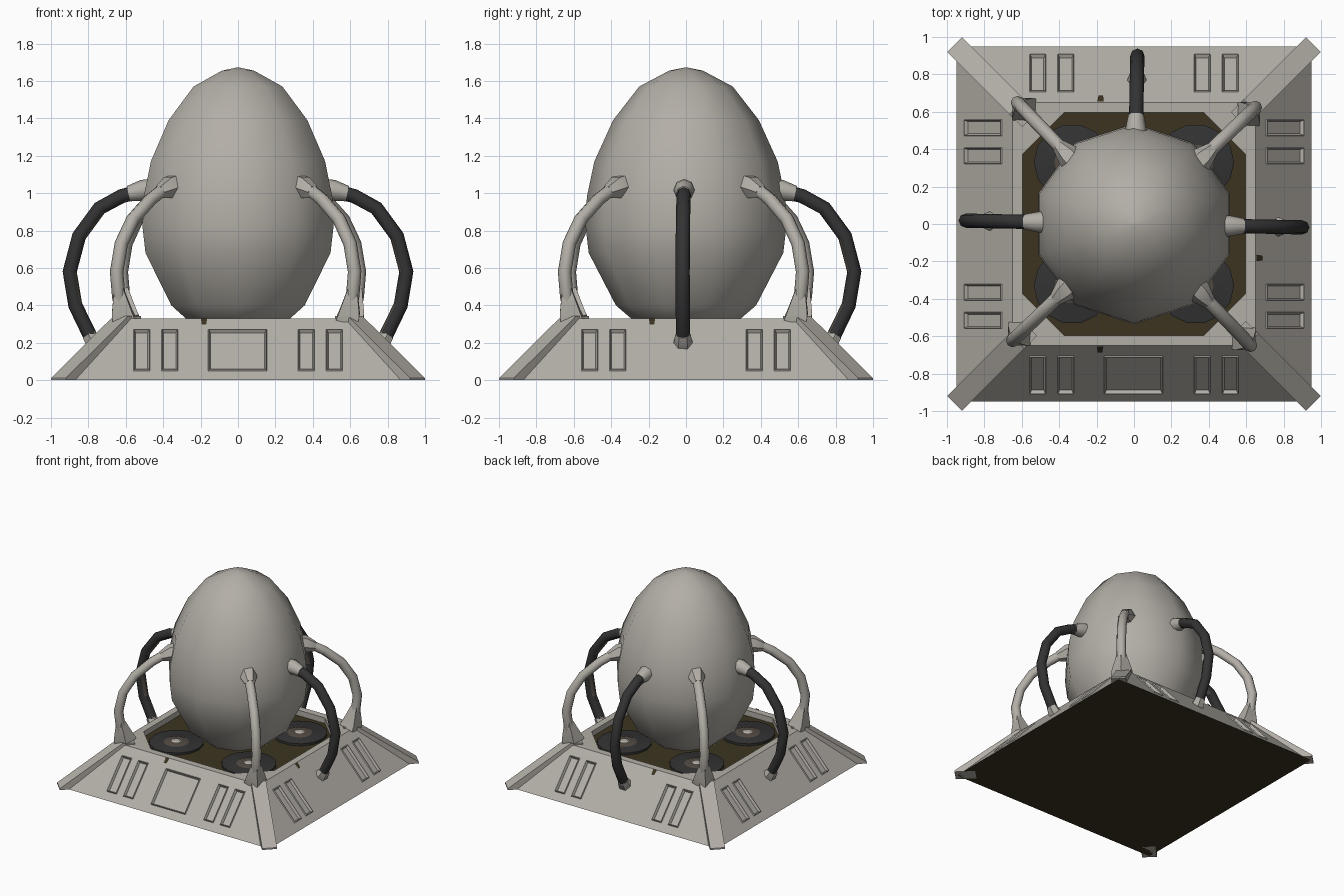
import bpy, bmesh, math
from mathutils import Matrix, Vector

if "Cube" in bpy.data.objects:
    bpy.data.objects.remove(bpy.data.objects["Cube"])


def material(name, r, g, b):
    m = bpy.data.materials.new(name)
    m.diffuse_color = (r, g, b, 1)
    m.use_nodes = True
    m.node_tree.nodes["Principled BSDF"].inputs["Base Color"].default_value = m.diffuse_color
    return m


GREY = material("warm_grey", 0.45, 0.425, 0.385)
DARK = material("black_rubber", 0.033, 0.033, 0.034)
BROWN = material("worn_brown", 0.085, 0.07, 0.055)
OLIVE = material("dark_olive", 0.045, 0.034, 0.015)


def finish(bm, name, mats, smooth=None, angle=0.0):
    bmesh.ops.remove_doubles(bm, verts=bm.verts, dist=1e-5)
    bmesh.ops.recalc_face_normals(bm, faces=bm.faces)
    bmesh.ops.transform(bm, matrix=Matrix.Rotation(angle, 4, 'Z'), verts=bm.verts)
    me = bpy.data.meshes.new(name)
    bm.to_mesh(me)
    bm.free()
    for m in mats:
        me.materials.append(m)
    ob = bpy.data.objects.new(name, me)
    bpy.context.collection.objects.link(ob)
    if smooth:
        bpy.ops.object.select_all(action='DESELECT')
        ob.select_set(True)
        bpy.context.view_layer.objects.active = ob
        bpy.ops.object.shade_smooth_by_angle(angle=math.radians(smooth))
    return ob


def lathe(name, profile, sides, mats, colours=None, start=0.0, at=(0, 0), smooth=40):
    """Profile of (radius, z); colours gives a material index per segment."""
    bm = bmesh.new()
    rings = []
    for r, z in profile:
        rings.append([bm.verts.new((at[0] + r * math.cos(start + math.tau * i / sides),
                                    at[1] + r * math.sin(start + math.tau * i / sides), z))
                      for i in range(sides)])
    for s in range(len(rings) - 1):
        for i in range(sides):
            j = (i + 1) % sides
            f = bm.faces.new((rings[s][i], rings[s][j], rings[s + 1][j], rings[s + 1][i]))
            f.material_index = colours[s] if colours else 0
    f = bm.faces.new(rings[-1])
    f.material_index = colours[-1] if colours else 0
    bm.faces.new(rings[0][::-1])
    return finish(bm, name, mats, smooth)


def tube(name, path, radii, angle, mats, sides=8, worn=False):
    """Sweep a ring along (distance, z) points, then turn it about z."""
    bm = bmesh.new()
    pts = [Vector((d, 0, z)) for d, z in path]
    rings = []
    for k, p in enumerate(pts):
        t = (pts[min(k + 1, len(pts) - 1)] - pts[max(k - 1, 0)]).normalized()
        side = Vector((0, 1, 0))
        up = t.cross(side)
        rings.append([bm.verts.new(p + radii[k] * (math.cos(a) * side + math.sin(a) * up))
                      for a in (math.tau * i / sides for i in range(sides))])
    for s in range(len(rings) - 1):
        for i in range(sides):
            j = (i + 1) % sides
            f = bm.faces.new((rings[s][i], rings[s][j], rings[s + 1][j], rings[s + 1][i]))
            if worn and i == (5 if s % 2 else 6):
                f.material_index = 1
    bm.faces.new(rings[0])
    bm.faces.new(rings[-1])
    return finish(bm, name, mats, 50, angle)


# Sloped base with recessed side panels and an octagonal well on top
H = 0.33
half = lambda z: 0.95 - 0.909 * z
corner = lambda z: 0.94 - 1.06 * z
rows = [0, 0.05, 0.27, H]
inner = [-0.56, -0.47, -0.41, -0.32, -0.16, 0.155, 0.32, 0.41, 0.47, 0.56]


def turned(k, x, y, z):
    return Matrix.Rotation(k * math.pi / 2, 3, 'Z') @ Vector((x, y, z))


bm = bmesh.new()
panels = []
for k in range(4):
    grid = [[bm.verts.new(turned(k, u, -half(z), z)) for u in [-corner(z)] + inner + [corner(z)]]
            for z in rows]
    for r in range(3):
        for c in range(11):
            f = bm.faces.new((grid[r][c], grid[r][c + 1], grid[r + 1][c + 1], grid[r + 1][c]))
            if r == 1 and (c in (1, 3, 7, 9) or (c == 5 and k == 0)):
                panels.append(f)
    # rim, well wall
    lip = [bm.verts.new(turned(k, u, -0.595, H)) for u in (-0.375, 0.375)]
    low = [bm.verts.new(turned(k, u, -0.595, 0.285)) for u in (-0.375, 0.375)]
    bm.faces.new(grid[3] + lip[::-1])
    bm.faces.new((lip[0], lip[1], low[1], low[0]))
    # chamfered corner of slope, rim and well
    nxt = lambda x, y, z: bm.verts.new(turned(k + 1, x, y, z))
    edge = [nxt(-corner(z), -half(z), z) for z in rows]
    lip2, low2 = nxt(-0.375, -0.595, H), nxt(-0.375, -0.595, 0.285)
    for r in range(3):
        bm.faces.new((grid[r][-1], edge[r], edge[r + 1], grid[r + 1][-1]))
    bm.faces.new((grid[3][-1], edge[3], lip2, lip[1]))
    bm.faces.new((lip[1], lip2, low2, low[1]))
bmesh.ops.remove_doubles(bm, verts=bm.verts, dist=1e-4)
for level in (0, 0.285):
    ring = [v for v in bm.verts if abs(v.co.z - level) < 1e-4]
    ring.sort(key=lambda v: math.atan2(v.co.y, v.co.x))
    bm.faces.new(ring).material_index = 1
bmesh.ops.recalc_face_normals(bm, faces=bm.faces)
bmesh.ops.inset_individual(bm, faces=panels, thickness=0.006, depth=0.008)
bmesh.ops.inset_individual(bm, faces=panels, thickness=0.012, depth=-0.02)
finish(bm, "base", [GREY, OLIVE])

# Small stains just below the rim
bm = bmesh.new()
for k, u in ((0, -0.18), (1, -0.18), (2, 0.18)):
    bm.faces.new([bm.verts.new(turned(k, u + x, -half(z) - 0.004, z + 0.004))
                  for x, z in ((-0.015, 0.295), (0.01, 0.295), (0.016, 0.328), (-0.018, 0.328))])
finish(bm, "rim_stains", [OLIVE])

# Egg-shaped vessel with ten sides
lathe("egg_body", [(0.12, 0.26), (0.27, 0.31), (0.375, 0.40), (0.52, 0.68), (0.537, 0.82),
                   (0.53, 0.98), (0.49, 1.17), (0.39, 1.39), (0.25, 1.57), (0.09, 1.655),
                   (0.005, 1.672)],
      10, [GREY], start=math.pi / 2, smooth=60)

# Corner parts
for i in range(4):
    a = math.pi / 4 + i * math.pi / 2
    # fan in the well
    lathe(f"fan_{i}", [(0.205, 0.28), (0.205, 0.302), (0.19, 0.307), (0.095, 0.303),
                       (0.085, 0.308), (0.035, 0.308), (0.025, 0.315)],
          14, [DARK, BROWN, GREY], [0, 0, 0, 1, 1, 2, 2],
          at=(0.467 * math.cos(a), 0.467 * math.sin(a)), smooth=30)
    # sloping corner beam
    bm = bmesh.new()
    prof = [(1.357, 0), (1.357, 0.012), (0.885, 0.343), (0.79, 0.343), (0.79, 0.25), (1.2, 0)]
    sides = [[bm.verts.new((d, s, z)) for d, z in prof] for s in (-0.056, 0.056)]
    bm.faces.new(sides[0])
    bm.faces.new(sides[1])
    for p in range(6):
        q = (p + 1) % 6
        bm.faces.new((sides[0][p], sides[0][q], sides[1][q], sides[1][p]))
    finish(bm, f"corner_beam_{i}", [GREY], angle=a)
    # bracket holding the pipe foot
    tube(f"pipe_bracket_{i}", [(0.845, 0.32), (0.86, 0.36), (0.885, 0.49)],
         [0.085, 0.078, 0.035], a - 0.02, [GREY], sides=4)
    # pale pipe and its flared end
    tube(f"pale_pipe_{i}", [(0.47, 1.035), (0.56, 1.015), (0.65, 0.965), (0.78, 0.86),
                            (0.865, 0.73), (0.90, 0.58), (0.885, 0.45), (0.85, 0.32)],
         [0.036] * 8, a - 0.02, [GREY])
    tube(f"pale_pipe_collar_{i}", [(0.45, 1.04), (0.505, 1.03), (0.58, 1.005)],
         [0.066, 0.066, 0.038], a - 0.02, [GREY], sides=6)

# Dark hoses on the right, back and left
for side, a in (("right", 0), ("back", math.pi / 2), ("left", math.pi)):
    a -= 0.02
    tube(f"{side}_hose", [(0.54, 1.005), (0.62, 0.985), (0.74, 0.92), (0.85, 0.77),
                          (0.90, 0.58), (0.87, 0.40), (0.79, 0.235), (0.75, 0.18)],
         [0.038] * 8, a, [DARK, BROWN], worn=True)
    tube(f"{side}_hose_top_collar", [(0.47, 1.02), (0.51, 1.015), (0.585, 0.997)],
         [0.056, 0.056, 0.042], a, [GREY])
    tube(f"{side}_hose_foot", [(0.735, 0.18), (0.775, 0.205), (0.80, 0.245)],
         [0.055, 0.05, 0.041], a, [GREY], sides=6)
